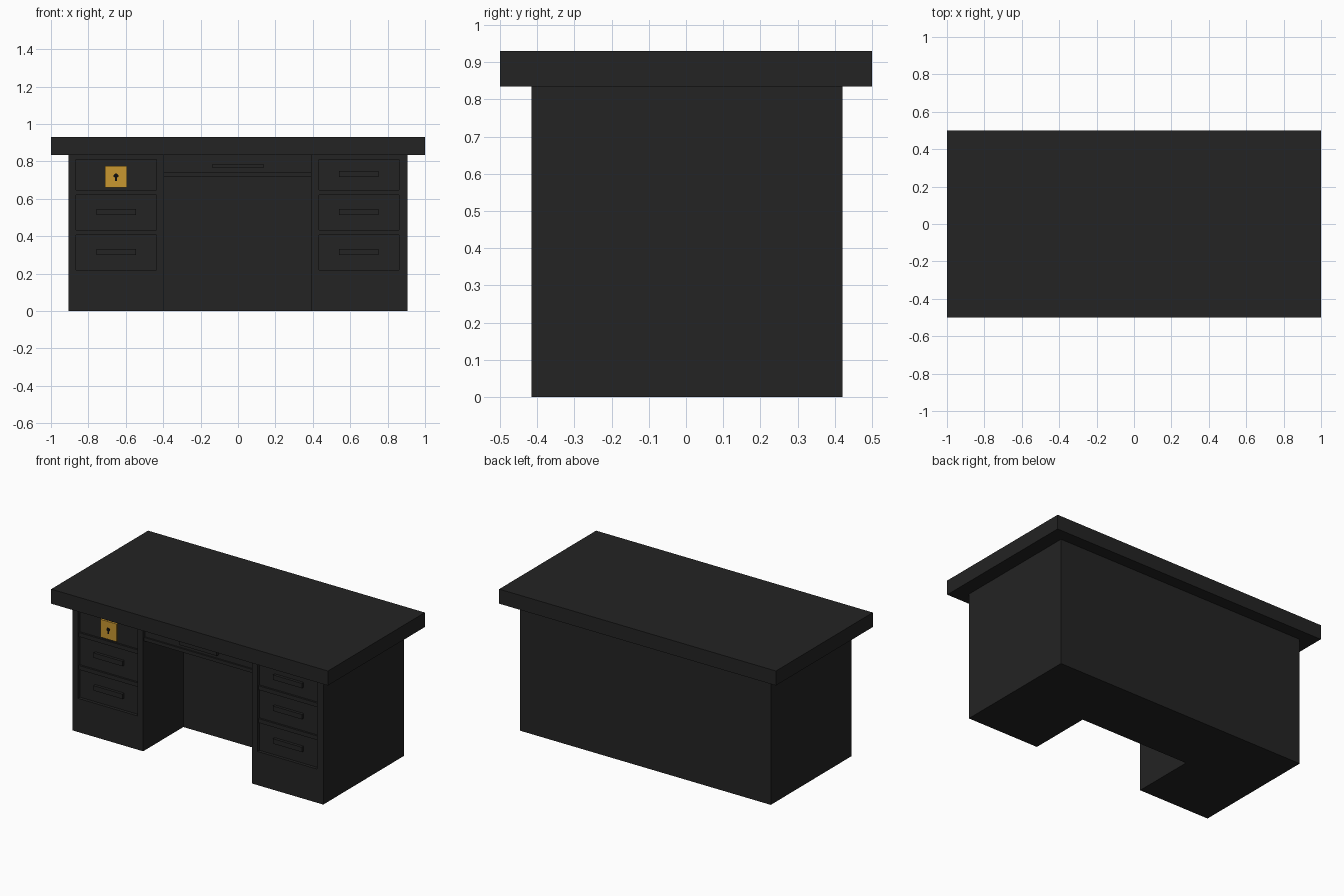
import bpy
import bmesh
from mathutils import Vector

if "Cube" in bpy.data.objects:
    bpy.data.objects.remove(bpy.data.objects["Cube"], do_unlink=True)


def material(name, colour):
    mat = bpy.data.materials.new(name)
    mat.use_nodes = True
    mat.diffuse_color = (*colour, 1)
    mat.node_tree.nodes["Principled BSDF"].inputs["Base Color"].default_value = (*colour, 1)
    return mat


CHARCOAL = material("charcoal", (0.017, 0.017, 0.017))
GOLD = material("gold", (0.58, 0.31, 0.03))
BLACK = material("black", (0.004, 0.004, 0.004))

FRONT = -0.415
BACK = 0.42
UNDERSIDE = 0.835
RECESS = 0.02
FLOOR = FRONT + RECESS


def finish(name, bm, mat):
    bmesh.ops.recalc_face_normals(bm, faces=bm.faces)
    mesh = bpy.data.meshes.new(name)
    bm.to_mesh(mesh)
    bm.free()
    mesh.materials.append(mat)
    obj = bpy.data.objects.new(name, mesh)
    bpy.context.collection.objects.link(obj)
    return obj


def box(name, x, y, z, mat=CHARCOAL):
    """Box from its (low, high) range along each axis."""
    bm = bmesh.new()
    bmesh.ops.create_cube(bm, size=1)
    for v in bm.verts:
        v.co = Vector([r[0] if c < 0 else r[1] for c, r in zip(v.co, (x, y, z))])
    return finish(name, bm, mat)


def plate(name, outline, y, depth, mat):
    """Front-facing flat shape from an (x, z) outline."""
    bm = bmesh.new()
    face = bm.faces.new([bm.verts.new((x, y, z)) for x, z in outline])
    out = bmesh.ops.extrude_face_region(bm, geom=[face])
    verts = [g for g in out["geom"] if isinstance(g, bmesh.types.BMVert)]
    bmesh.ops.translate(bm, verts=verts, vec=(0, -depth, 0))
    return finish(name, bm, mat)


# Desk top
box("desk_top", (-1, 1), (-0.5, 0.5), (UNDERSIDE, 0.93))

# Body: U-shaped footprint around the knee space, with a recess in each pedestal
OUTER, KNEE_L, KNEE_R = 0.907, -0.395, 0.39
footprint = [(-OUTER, FRONT), (KNEE_L, FRONT), (KNEE_L, 0), (KNEE_R, 0),
             (KNEE_R, FRONT), (OUTER, FRONT), (OUTER, BACK), (-OUTER, BACK)]
bm = bmesh.new()
base = bm.faces.new([bm.verts.new((x, y, 0)) for x, y in footprint])
out = bmesh.ops.extrude_face_region(bm, geom=[base], use_keep_orig=True)
raised = [g for g in out["geom"] if isinstance(g, bmesh.types.BMVert)]
bmesh.ops.translate(bm, verts=raised, vec=(0, 0, UNDERSIDE))
bmesh.ops.recalc_face_normals(bm, faces=bm.faces)

COLUMNS = {"right": (-0.865, -0.437), "left": (0.432, 0.86)}
BOTTOM, TOP = 0.22, 0.81
fronts = [f for f in bm.faces if all(abs(v.co.y - FRONT) < 0.001 for v in f.verts)]
for face in fronts:
    x0, x1 = COLUMNS["left" if face.calc_center_median().x > 0 else "right"]
    mid = face.calc_center_median()
    bmesh.ops.inset_individual(bm, faces=[face], thickness=0.02)
    for v in face.verts:
        v.co.x = x0 if v.co.x < mid.x else x1
        v.co.z = BOTTOM if v.co.z < mid.z else TOP
    bmesh.ops.inset_individual(bm, faces=[face], thickness=0)
    for v in face.verts:
        v.co.y = FLOOR
finish("desk_body", bm, CHARCOAL)

# Drawer rails and handles in both columns
for side, (x0, x1) in COLUMNS.items():
    for i, z in enumerate((0.405, 0.62)):
        box(f"{side}_drawer_rail_{i + 1}", (x0, x1), (FRONT + 0.008, FLOOR + 0.01), (z, z + 0.027))
    mid = (x0 + x1) / 2
    for i, z in enumerate((0.316, 0.53, 0.733)):
        if side == "right" and i == 2:
            continue  # the locked drawer has no handle
        box(f"{side}_drawer_handle_{i + 1}", (mid - 0.105, mid + 0.105),
            (FLOOR - 0.018, FLOOR + 0.005), (z - 0.016, z + 0.016))

# Middle drawer over the knee space
box("middle_drawer", (KNEE_L, KNEE_R), (FLOOR, 0), (0.74, UNDERSIDE))
box("middle_drawer_rail", (KNEE_L, KNEE_R), (FRONT + 0.01, 0), (0.717, 0.74))
box("middle_drawer_handle", (-0.135, 0.135), (FLOOR - 0.018, FLOOR + 0.005), (0.764, 0.786))

# Lock plate with keyhole on the upper right drawer
LOCK_X, LOCK_Z = -0.652, 0.717
box("lock_plate", (LOCK_X - 0.058, LOCK_X + 0.058), (FLOOR - 0.012, FLOOR + 0.005),
    (LOCK_Z - 0.058, LOCK_Z + 0.058), GOLD)
half = [(0.005, -0.022), (0.005, -0.004), (0.013, 0), (0.013, 0.008), (0.005, 0.017)]
outline = half + [(-x, z) for x, z in reversed(half)]
plate("keyhole", [(LOCK_X + x, LOCK_Z + z) for x, z in outline], FLOOR - 0.012, 0.002, BLACK)
